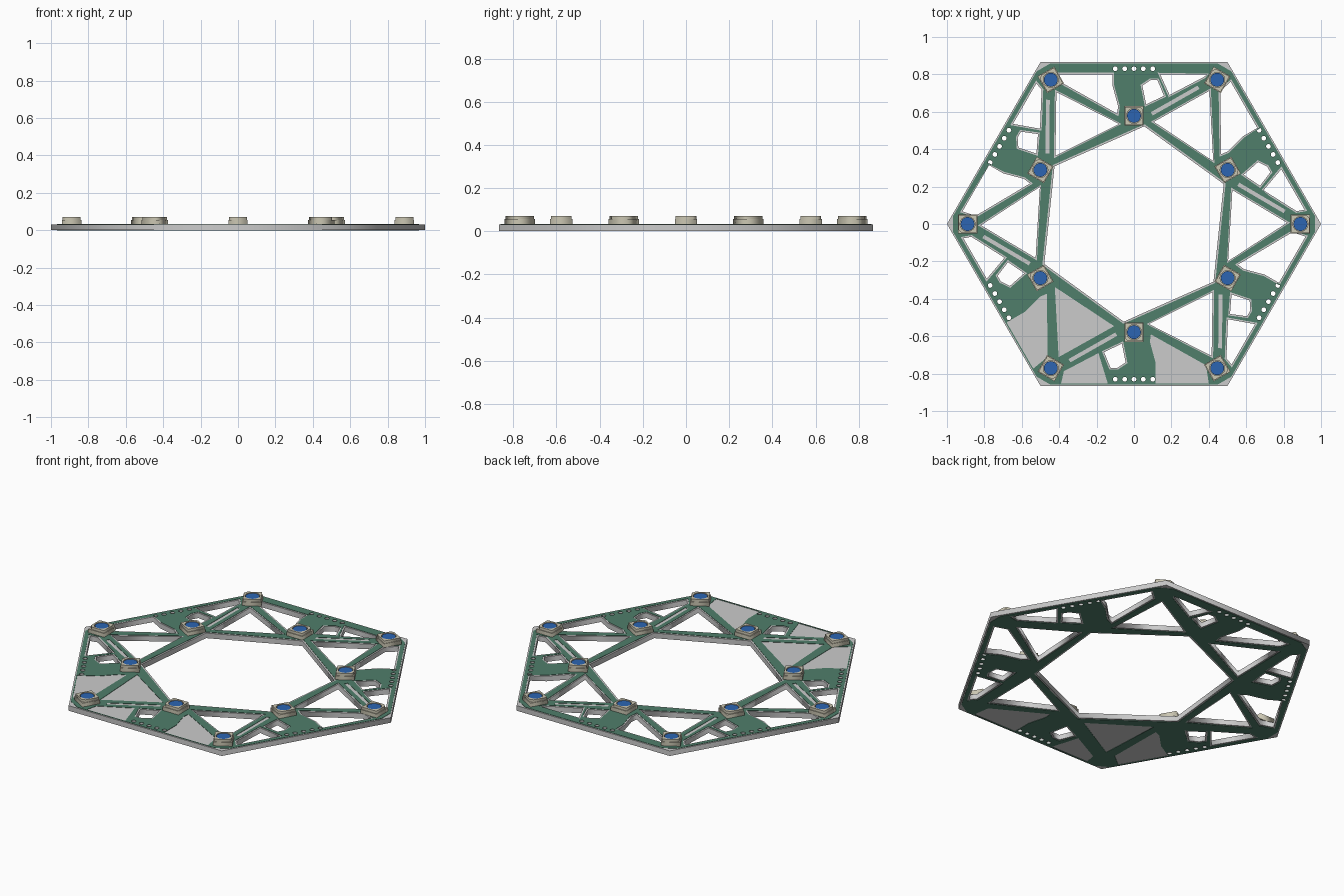
import bpy, math
from mathutils import Vector, Matrix

if "Cube" in bpy.data.objects:
    bpy.data.objects.remove(bpy.data.objects["Cube"])


def material(name, rgb):
    m = bpy.data.materials.new(name)
    m.diffuse_color = (*rgb, 1)
    m.use_nodes = True
    m.node_tree.nodes["Principled BSDF"].inputs["Base Color"].default_value = m.diffuse_color
    return m


GREEN = material("board_green", (0.08, 0.21, 0.145))
CREAM = material("lamp_cream", (0.60, 0.57, 0.45))
BLUE = material("lens_blue", (0.025, 0.13, 0.45))


def turn(pts, k):
    r = Matrix.Rotation(math.radians(-60 * k), 2)
    return [r @ Vector(p) for p in pts]


def ngon(n, r, centre=(0, 0), phase=0):
    return [Vector((centre[0] + r * math.cos(phase + i * math.tau / n),
                    centre[1] + r * math.sin(phase + i * math.tau / n))) for i in range(n)]


def grow(pts, d):
    """Offset a closed outline outward by d, limiting long mitres."""
    pts = [Vector(p) for p in pts]
    n = len(pts)
    area = sum(pts[i - 1].x * pts[i].y - pts[i].x * pts[i - 1].y for i in range(n))
    s = 1 if area > 0 else -1
    out = []
    for i in range(n):
        a = (pts[i] - pts[i - 1]).normalized()
        b = (pts[(i + 1) % n] - pts[i]).normalized()
        na, nb = Vector((a.y, -a.x)) * s, Vector((b.y, -b.x)) * s
        out.append(pts[i] + (na + nb) * (d / max(1 + na.dot(nb), 0.6)))
    return out


def sheet(name, loops, z0, z1, mat=None):
    """Flat plate with holes: the first loop is the outline."""
    cu = bpy.data.curves.new(name, 'CURVE')
    cu.dimensions = '2D'
    cu.fill_mode = 'BOTH'
    cu.extrude = (z1 - z0) / 2
    for loop in loops:
        sp = cu.splines.new('POLY')
        sp.points.add(len(loop) - 1)
        for p, q in zip(sp.points, loop):
            p.co = (q[0], q[1], 0, 1)
        sp.use_cyclic_u = True
    ob = bpy.data.objects.new(name, cu)
    bpy.context.collection.objects.link(ob)
    ob.location.z = (z0 + z1) / 2
    if mat:
        cu.materials.append(mat)
    bpy.ops.object.select_all(action='DESELECT')
    ob.select_set(True)
    bpy.context.view_layer.objects.active = ob
    bpy.ops.object.convert(target='MESH')
    return bpy.context.view_layer.objects.active


# Openings of each sixth of the ring, repeated clockwise
FILLED = {(3, 'A'), (3, 'C'), (4, 'A'), (4, 'D')}
core_holes = [ngon(6, 0.525, phase=math.radians(84))]
green_holes = [grow(core_holes[0], 0.01)]
for k in range(6):
    for tag in 'ABCD':
        filled = (k, tag) in FILLED
        edge = 0.853 if filled else (0.80 if k % 3 == 0 else 0.828)
        pts = {
            'A': [(-0.40, edge), (-0.115, edge), (-0.115, 0.74), (-0.085, 0.63),
                  (-0.09, 0.59), (-0.385, 0.755)],
            'B': [(0.045, 0.74), (0.09, 0.77), (0.125, 0.77), (0.16, 0.685), (0.065, 0.64)],
            'C': [(0.14, edge), (0.39, edge), (0.375, 0.787), (0.19, 0.69)],
            'D': [(-0.415, 0.705), (-0.08, 0.535), (-0.42, 0.365)],
        }[tag]
        pts = turn(pts, k)
        if filled:
            green_holes.append(pts)
        else:
            core_holes.append(pts)
            green_holes.append(grow(pts, 0.009))

# Connector pin holes
pins = [turn(ngon(10, 0.013, (0.05 * i, 0.83)), k) for k in range(6) for i in range(-2, 3)]

# Bare slots along the wide struts
slot = [(0.10, 0.580), (0.35, 0.722), (0.34, 0.740), (0.09, 0.598)]
slots = [turn(slot, k) for k in range(6)]

# Board core and its two green faces (tips left bare)
outline = ngon(6, 1.0)
tips = []
inner = grow(outline, -0.007)
for i, v in enumerate(inner):
    tips.append(v.lerp(inner[i - 1], 0.05))
    tips.append(v.lerp(inner[(i + 1) % 6], 0.05))

sheet("board_core", [outline] + core_holes + pins, 0.002, 0.032)
sheet("board_top_face", [tips] + green_holes + pins + slots, 0.032, 0.034, GREEN)
sheet("board_bottom_face", [tips] + green_holes + pins, 0.0, 0.002, GREEN)

# Lamp parts: body base, rim with one clipped corner, lens
h = 0.052
square = [(-h, -h), (h, -h), (h, h), (-h, h)]
clipped = [(-h + .004, -h + .004), (h - .004, -h + .004), (h - .004, h - .02),
           (h - .02, h - .004), (-h + .004, h - .004)]
base = sheet("lamp_base", [square], 0.034, 0.056, CREAM)
rim = sheet("lamp_rim", [clipped, ngon(24, 0.040)], 0.056, 0.071, CREAM)
lens = sheet("lamp_lens", [ngon(24, 0.037)], 0.056, 0.068, BLUE)

# Twelve lamps: six on strut joints, six near the corners
spots = []
for k in range(6):
    spots.append((turn([(0, 0.578)], k)[0], -60 * k))
    spots.append((turn([(0.89, 0)], k)[0], -60 * k))
for n, (p, ang) in enumerate(spots):
    for part in (base, rim, lens):
        ob = part
        if n:
            ob = bpy.data.objects.new(f"{part.name}_{n}", part.data)
            bpy.context.collection.objects.link(ob)
        ob.location = (p.x, p.y, part.location.z)
        ob.rotation_euler.z = math.radians(ang)
